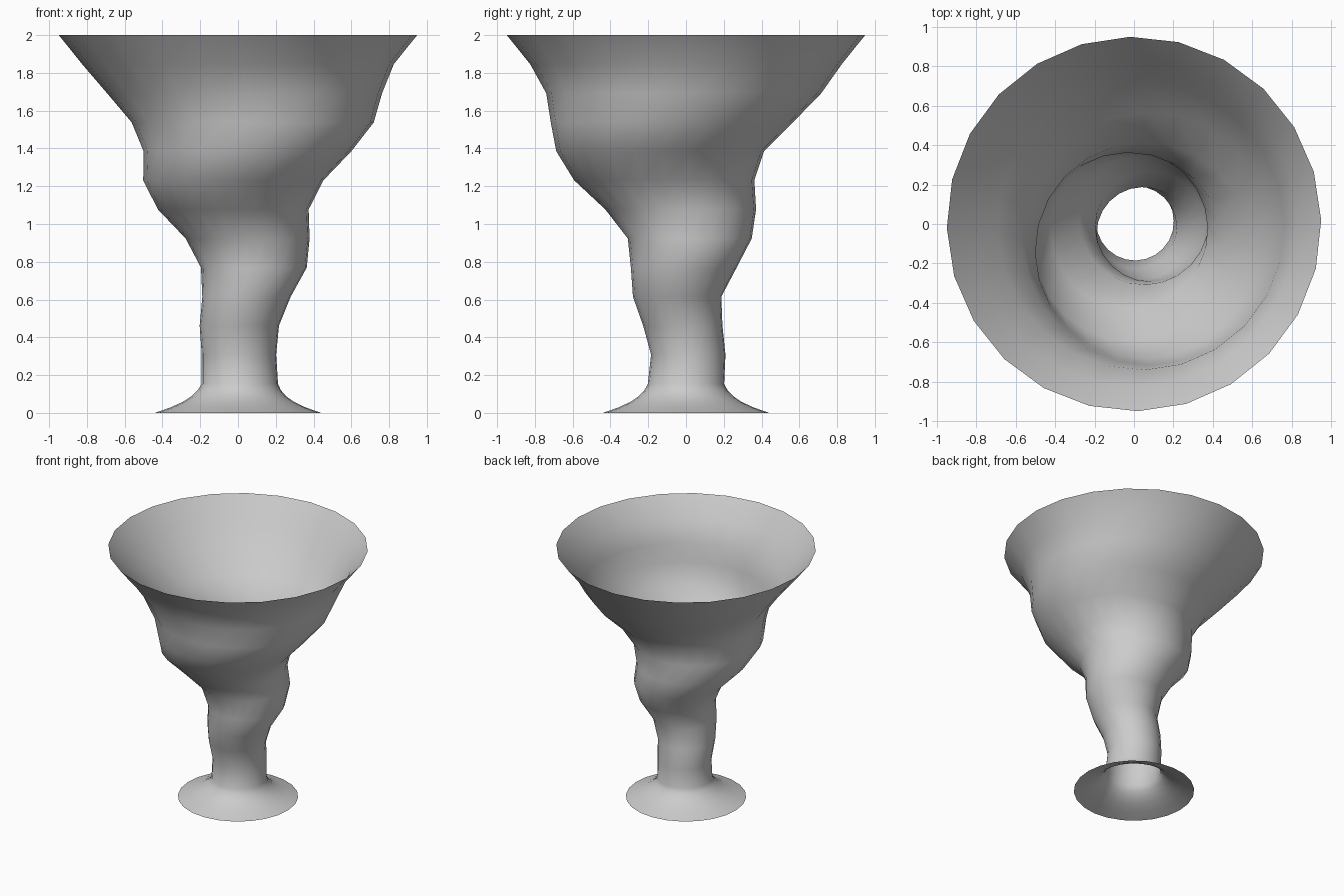
import bpy, bmesh, math

SIDES = 24
START = math.radians(1.2)

# Rings from foot to rim: height, centre x, centre y, radius
RINGS = [
    (0.000, 0.000, 0.000, 0.440),
    (0.028, 0.000, 0.000, 0.360),
    (0.058, 0.002, 0.000, 0.295),
    (0.087, 0.004, 0.000, 0.252),
    (0.120, 0.007, 0.000, 0.220),
    (0.154, 0.010, 0.000, 0.202),
    (0.308, 0.005, 0.012, 0.197),
    (0.462, 0.007, -0.017, 0.210),
    (0.615, 0.045, -0.047, 0.234),
    (0.769, 0.084, -0.012, 0.280),
    (0.923, 0.051, 0.020, 0.328),
    (1.077, -0.025, -0.028, 0.399),
    (1.231, -0.025, -0.115, 0.477),
    (1.385, 0.050, -0.137, 0.550),
    (1.538, 0.078, -0.075, 0.641),
    (1.692, 0.035, -0.012, 0.728),
    (1.846, 0.000, 0.000, 0.825),
    (2.000, 0.000, 0.000, 0.949),
]

# Open, single-walled vase: circles whose centres spiral up the body
bm = bmesh.new()
loops = []
for z, cx, cy, r in RINGS:
    angles = [START + 2 * math.pi * i / SIDES for i in range(SIDES)]
    loops.append([bm.verts.new((cx + r * math.cos(a), cy + r * math.sin(a), z))
                  for a in angles])
for low, high in zip(loops, loops[1:]):
    for i in range(SIDES):
        j = (i + 1) % SIDES
        bm.faces.new((low[i], low[j], high[j], high[i]))
for face in bm.faces:
    face.smooth = True

mesh = bpy.data.meshes.new("spiral_vase")
bm.to_mesh(mesh)
bm.free()
vase = bpy.data.objects.new("spiral_vase", mesh)
bpy.context.collection.objects.link(vase)
